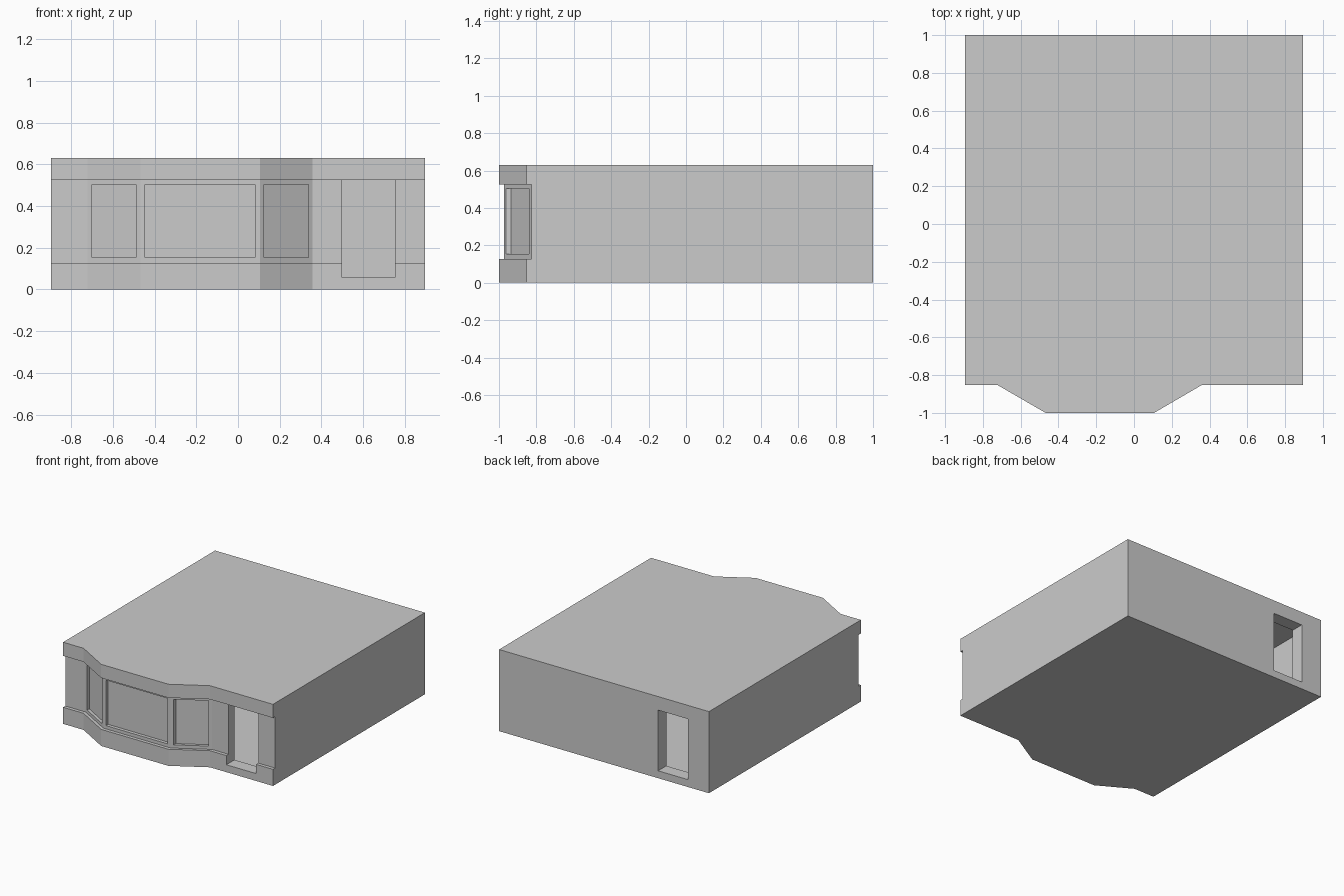
import bpy, bmesh

if "Cube" in bpy.data.objects:
    bpy.data.objects.remove(bpy.data.objects["Cube"])

HALF_W, HEIGHT, FLAT = 0.896, 0.63, -0.853
BAY = [(-0.722, FLAT), (-0.468, -1.0), (0.106, -1.0), (0.358, FLAT)]
STEP = 0.026          # depth of each recess, measured along y
JAMB = 0.10           # depth of the doorway reveals


def front_y(x):
    """y of the facade line at a given x."""
    for (xa, ya), (xb, yb) in zip(BAY, BAY[1:]):
        if xa <= x <= xb:
            return ya + (yb - ya) * (x - xa) / (xb - xa)
    return FLAT


def prism(name, outline, z0, z1):
    bm = bmesh.new()
    base = bm.faces.new([bm.verts.new((x, y, z0)) for x, y in outline])
    top = bmesh.ops.extrude_face_region(bm, geom=[base])
    verts = [v for v in top["geom"] if isinstance(v, bmesh.types.BMVert)]
    bmesh.ops.translate(bm, vec=(0, 0, z1 - z0), verts=verts)
    bmesh.ops.recalc_face_normals(bm, faces=bm.faces)
    mesh = bpy.data.meshes.new(name)
    bm.to_mesh(mesh)
    bm.free()
    ob = bpy.data.objects.new(name, mesh)
    bpy.context.collection.objects.link(ob)
    return ob


def cut(target, outline, z0, z1):
    cutter = prism("cutter", outline, z0, z1)
    cutter.hide_render = True
    mod = target.modifiers.new("cut", "BOOLEAN")
    mod.operation, mod.solver, mod.object = "DIFFERENCE", "EXACT", cutter
    bpy.context.view_layer.objects.active = target
    bpy.ops.object.modifier_apply(modifier=mod.name)
    bpy.data.objects.remove(cutter)


# Storey block with the bay on its front
storey = prism("building_storey",
               [(-HALF_W, FLAT)] + BAY + [(HALF_W, FLAT), (HALF_W, 1), (-HALF_W, 1)],
               0, HEIGHT)

# Recessed wall band between plinth and cornice
band = [(x, y + STEP) for x, y in [(-1.2, FLAT)] + BAY + [(1.2, FLAT)]]
cut(storey, band + [(1.2, -1.3), (-1.2, -1.3)], 0.128, 0.525)

# Three bay window recesses
for xa, xb in [(-0.70, -0.489), (-0.446, 0.081), (0.125, 0.337)]:
    cut(storey, [(xa, front_y(xa) + 2 * STEP), (xb, front_y(xb) + 2 * STEP),
                 (xb, -1.3), (xa, -1.3)], 0.153, 0.503)

# Front and back doorways
for xa, xb, inner, outer in [(0.498, 0.752, FLAT + JAMB, -1.3), (-0.718, -0.462, 1 - JAMB, 1.3)]:
    cut(storey, [(xa, inner), (xb, inner), (xb, outer), (xa, outer)], 0.057, 0.525)

# Open the doorways into the hollow interior
bm = bmesh.new()
bm.from_mesh(storey.data)
ends = [f for f in bm.faces if abs(f.normal.y) > 0.99
        and min(abs(f.calc_center_median().y - y) for y in (FLAT + JAMB, 1 - JAMB)) < 0.005]
bmesh.ops.delete(bm, geom=ends, context="FACES")
bm.to_mesh(storey.data)
bm.free()
